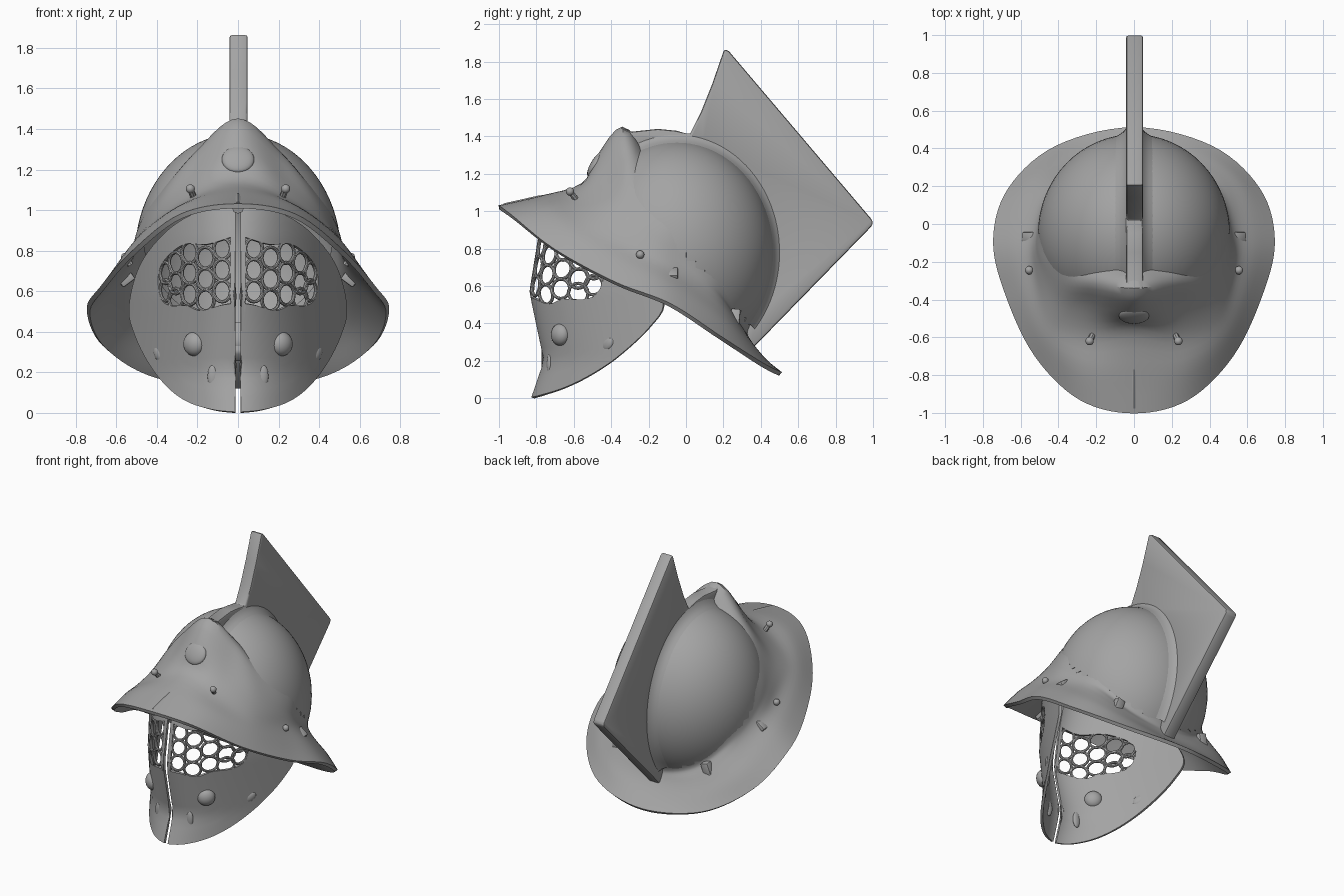
import bpy, bmesh, math
from mathutils import Vector as V, Matrix

if "Cube" in bpy.data.objects:
    bpy.data.objects.remove(bpy.data.objects["Cube"])

C = V((0, -.05, .78))          # dome centre
R = V((.498, .515, .588))      # dome radii
steel = bpy.data.materials.new("dark_steel")
steel.diffuse_color = (.37, .37, .37, 1)
steel.use_nodes = True
steel.node_tree.nodes["Principled BSDF"].inputs["Base Color"].default_value = steel.diffuse_color


def finish(o, angle=40):
    bpy.ops.object.select_all(action='DESELECT')
    o.select_set(True)
    bpy.context.view_layer.objects.active = o
    bpy.ops.object.convert(target='MESH')
    bpy.ops.object.shade_smooth_by_angle(angle=math.radians(angle))
    o.data.materials.clear()
    o.data.materials.append(steel)
    return o


def from_bm(name, bm, solid=0, bevel=0):
    bmesh.ops.recalc_face_normals(bm, faces=bm.faces)
    me = bpy.data.meshes.new(name)
    bm.to_mesh(me)
    bm.free()
    o = bpy.data.objects.new(name, me)
    bpy.context.collection.objects.link(o)
    if solid:
        m = o.modifiers.new("thickness", 'SOLIDIFY')
        m.thickness, m.offset = solid, 0
    if bevel:
        m = o.modifiers.new("bevel", 'BEVEL')
        m.width, m.segments, m.angle_limit = bevel, 2, math.radians(40)
    return finish(o)


def sheet(name, rows, closed=False, **kw):
    bm = bmesh.new()
    vs = [[bm.verts.new(p) for p in r] for r in rows]
    n = len(vs)
    for i in range(n if closed else n - 1):
        a, b = vs[i], vs[(i + 1) % n]
        for j in range(len(a) - 1):
            bm.faces.new((a[j], a[j + 1], b[j + 1], b[j]))
    return from_bm(name, bm, **kw)


def tubes(name, paths, r, closed=False):
    cu = bpy.data.curves.new(name, 'CURVE')
    cu.dimensions, cu.bevel_depth, cu.bevel_resolution = '3D', r, 2
    cu.use_fill_caps = True
    for pts in paths:
        s = cu.splines.new('POLY')
        s.points.add(len(pts) - 1)
        for q, p in zip(s.points, pts):
            q.co = (*p, 1)
        s.use_cyclic_u = closed
    o = bpy.data.objects.new(name, cu)
    bpy.context.collection.objects.link(o)
    return finish(o)


def ball(name, loc, scale, axis=(0, 0, 1)):
    bm = bmesh.new()
    rot = V((0, 0, 1)).rotation_difference(V(axis)).to_matrix().to_4x4()
    bmesh.ops.create_uvsphere(bm, u_segments=24, v_segments=14, radius=1,
        matrix=Matrix.Translation(loc) @ rot @ Matrix.Diagonal((*scale, 1)))
    return from_bm(name, bm)


def spline(p, n, closed=False):
    k, out = len(p), []
    g = (lambda i: p[i % k]) if closed else (lambda i: p[max(0, min(k - 1, i))])
    for i in range(k if closed else k - 1):
        a, b, c, d = g(i - 1), g(i), g(i + 1), g(i + 2)
        for s in range(n):
            t = s / n
            out.append(.5 * (2 * b + (c - a) * t + (2 * a - 5 * b + 4 * c - d) * t * t
                             + (3 * b - a - 3 * c + d) * t ** 3))
    return out if closed else out + [p[-1]]


# dome bowl, open along the sloping visor and brim line
bm = bmesh.new()
bmesh.ops.create_uvsphere(bm, u_segments=64, v_segments=40, radius=1,
                          matrix=Matrix.Translation(C) @ Matrix.Diagonal((*R, 1)))
low = [v for v in bm.verts if v.co.z < .70 - 1.05 * v.co.y or v.co.y < -.37]
bmesh.ops.delete(bm, geom=low, context='VERTS')
from_bm("dome", bm, solid=.02)

# visor and brim: sections from the dome out to the rim, front to back
S = [
    [(0, -.34, 1.44), (0, -.46, 1.30), (0, -.55, 1.14), (0, -.78, 1.07), (0, -1.0, 1.02)],
    [(.2, -.315, 1.28), (.23, -.43, 1.14), (.23, -.59, 1.05), (.26, -.76, 1.02), (.28, -.93, .97)],
    [(.365, -.295, 1.08), (.41, -.39, .97), (.44, -.5, .91), (.48, -.6, .86), (.515, -.7, .79)],
    [(.475, -.18, .92), (.50, -.21, .84), (.53, -.26, .77), (.60, -.31, .70), (.67, -.38, .615)],
    [(.497, -.05, .79), (.51, -.05, .72), (.55, -.06, .66), (.64, -.07, .585), (.738, -.09, .50)],
    [(.44, .15, .6), (.455, .17, .53), (.495, .19, .47), (.57, .2, .40), (.66, .18, .325)],
    [(.26, .27, .42), (.28, .3, .36), (.31, .33, .31), (.35, .37, .25), (.41, .405, .18)],
    [(0, .32, .36), (0, .33, .31), (0, .37, .25), (0, .43, .19), (0, .505, .13)],
]
cols = []
for sec in S:
    p = [V(q) for q in sec]
    d = p[0] - C + V((0, .03, .09))
    d *= .98 / V((d.x / R.x, d.y / R.y, d.z / R.z)).length
    cols.append(spline([C + d] + p, 4))
cols += [[V((-q.x, q.y, q.z)) for q in c] for c in cols[-2:0:-1]]
rings = [spline([c[j] for c in cols], 7, True) for j in range(len(cols[0]))]
sheet("brim", [[r[i] for r in rings] for i in range(len(rings[0]))], closed=True, solid=.024)
tubes("brim_keel", [[(0, -.7, 1.058), (0, -.78, 1.055), (0, -.97, 1.012)]], .03)


# crest blade, its inner edge following the dome
def dome_arc(t, s, x=0):
    k = s * math.sqrt(1 - (x / R.x) ** 2)
    return C + V((x, R.y * k * math.sin(t), R.z * k * math.cos(t)))


blade = [(-.35, 1.45), (-.29, 1.425), (-.15, 1.44), (-.05, 1.43), (.02, 1.41), (.08, 1.53),
         (.14, 1.68), (.205, 1.868), (.23, 1.855), (.998, .95), (.998, .925), (.34, .25), (.3, .3)]
blade += [tuple(dome_arc(2.3 - i * .145, .985).yz) for i in range(20)]
bm = bmesh.new()
f = bm.faces.new([bm.verts.new((-.042, y, z)) for y, z in blade])
ext = bmesh.ops.extrude_face_region(bm, geom=[f])
bmesh.ops.translate(bm, vec=(.09, 0, 0), verts=[v for v in ext['geom'] if isinstance(v, bmesh.types.BMVert)])
from_bm("crest", bm, bevel=.014)

# soft fillet between crest and dome
half = [(.042, 1.09), (.055, 1.055), (.08, 1.028), (.115, 1.01), (.16, 1.0), (.22, .985)]
sec = [(-x, s) for x, s in half[::-1]] + half
sheet("crest_fillet", [[dome_arc(-.45 + i * .07, s, x) for x, s in sec] for i in range(40)])


# face plate surface: depth from width and height
def face(x, z):
    prof = [(-.1, -.86), (0, -.82), (.2, -.75), (.57, -.83), (.87, -.78), (1.1, -.72)]
    for (z0, y0), (z1, y1) in zip(prof, prof[1:]):
        if z <= z1:
            break
    y = y0 + (y1 - y0) * (z - z0) / (z1 - z0)
    u = abs(x) / .53
    return V((x, y + (-.8 - y) * min(u, 1) + .68 * u ** 1.95, z))


# plate outline paired with eye opening: x, z, x, z
P = [(.013, .002, .035, .54), (.12, .014, .09, .53), (.24, .052, .18, .505), (.34, .125, .25, .53),
     (.43, .24, .33, .53), (.5, .38, .375, .57), (.53, .52, .385, .68), (.475, .73, .35, .76),
     (.34, .9, .26, .83), (.18, .995, .15, .83), (.013, 1.03, .035, .865)]
P = [V((a, b, 0)) for a, b, _, _ in P], [V((c, d, 0)) for _, _, c, d in P]
seam = [(V((.013, 1.03 - 1.028 * k / 18, 0)), V((.035, .865 - .325 * k / 18, 0))) for k in range(1, 18)]
loop = list(zip(spline(P[0], 6), spline(P[1], 6))) + seam
grille = [(.078, .042, (.81, .705, .6)), (.16, .042, (.765, .66, .555)), (.238, .038, (.79, .69, .585)),
          (.306, .034, (.74, .64, .562)), (.356, .027, (.69, .605))]
for side, s in (("right", 1), ("left", -1)):
    rows = []
    for a, b in loop:
        pts = [a.lerp(b, j / 10) for j in range(11)]
        rows.append([face(s * q.x, q.y) for q in pts])
    sheet("face_plate_" + side, rows, closed=True, solid=.018)

    # ring mesh over the eye opening
    paths = []
    for x, w, zs in grille:
        for z in zs:
            paths.append([face(s * (x + w * math.cos(a)), z + .052 * math.sin(a))
                          for a in [k * math.tau / 20 for k in range(20)]])
    tubes("eye_grille_" + side, paths, .009, True)

    # cheek bosses
    n = (s * .6, -.8, 0)
    ball("cheek_boss_" + side, face(s * .215, .34), (.06, .06, .045), n)
    ball("chin_bump_" + side, face(s * .12, .18), (.03, .06, .016), (0, -1, 0))
    ball("jaw_bump_" + side, face(s * .39, .29), (.03, .045, .015), (s * .8, -.6, 0))

    # plume pegs on the brim
    for name, b, t in (("front_peg_", (.21, -.57, 1.04), (.235, -.62, 1.105)),
                       ("side_peg_", (.53, -.24, .73), (.555, -.245, .768))):
        tubes(name + side, [[(s * b[0], *b[1:]), (s * t[0], *t[1:])]], .016)
        ball(name + "head_" + side, (s * t[0], *t[1:]), (.022, .022, .022))

    # small hinge tabs between dome and brim
    for name, loc, ax, size in (("side_tab_", (.55, -.07, .66), (.6, 0, .8), (.075, .055, .05)),
                                ("rear_tab_", (.365, .26, .40), (-.3, .1, 1), (.06, .05, .15))):
        bm = bmesh.new()
        rot = V((0, 0, 1)).rotation_difference(V((s * ax[0], *ax[1:]))).to_matrix().to_4x4()
        bmesh.ops.create_cube(bm, size=1, matrix=Matrix.Translation((s * loc[0], *loc[1:]))
                              @ rot @ Matrix.Diagonal((*size, 1)))
        from_bm(name + side, bm, bevel=.008)

# round boss on the visor front
ball("visor_boss", (0, -.485, 1.25), (.08, .075, .025), (0, -.85, .5))
